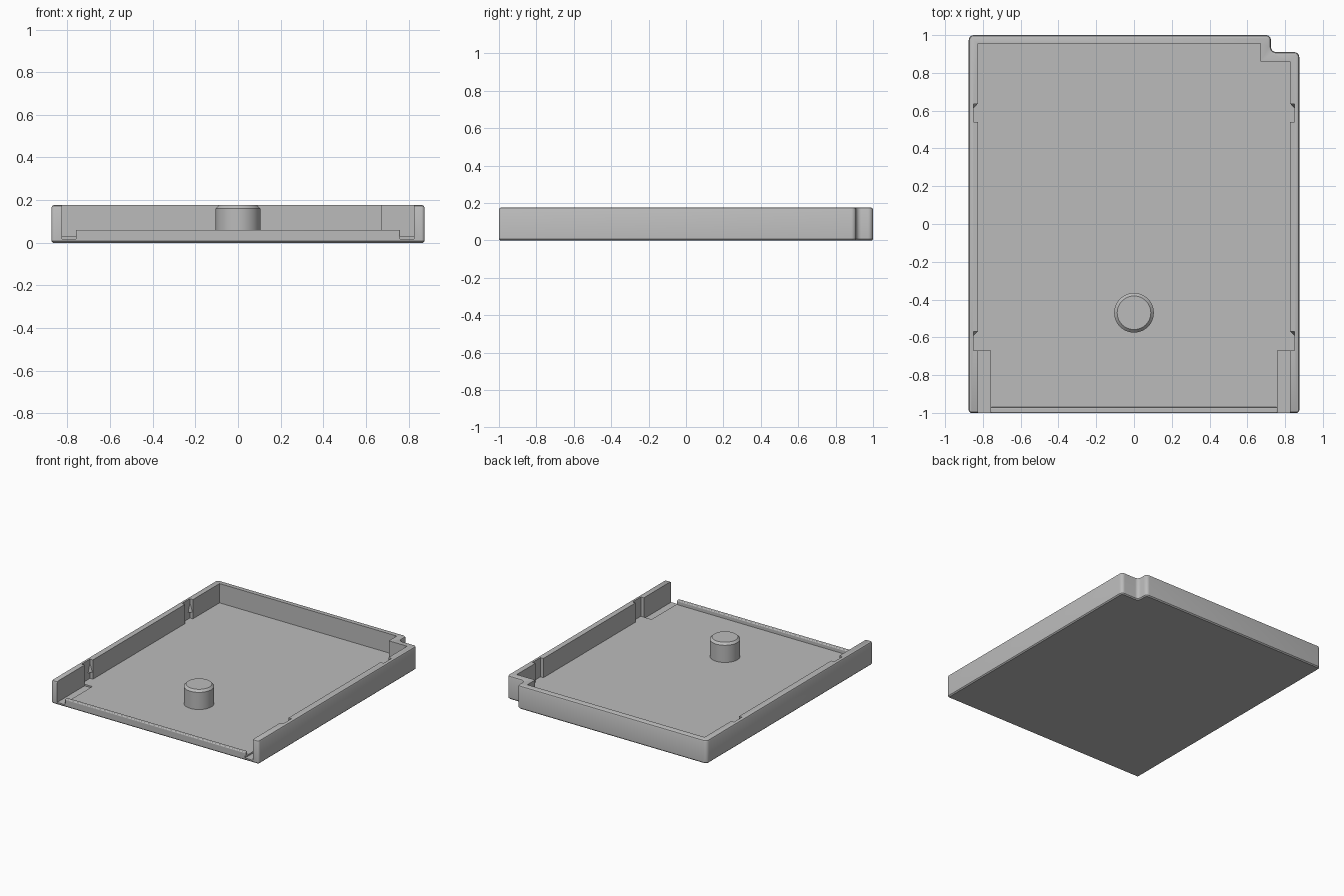
import bpy, bmesh, math
from mathutils import Vector

if "Cube" in bpy.data.objects:
    bpy.data.objects.remove(bpy.data.objects["Cube"], do_unlink=True)

HEIGHT, FLOOR = 0.177, 0.03
HALF_X, INNER_X = 0.875, 0.825

grey = bpy.data.materials.new("plain grey")
grey.use_nodes = True
grey.diffuse_color = (0.5, 0.5, 0.5, 1)
grey.node_tree.nodes["Principled BSDF"].inputs["Base Color"].default_value = (0.5, 0.5, 0.5, 1)


def finish(name, bm):
    bmesh.ops.recalc_face_normals(bm, faces=bm.faces)
    mesh = bpy.data.meshes.new(name)
    bm.to_mesh(mesh)
    bm.free()
    obj = bpy.data.objects.new(name, mesh)
    obj.data.materials.append(grey)
    bpy.context.collection.objects.link(obj)
    return obj


def activate(obj):
    bpy.ops.object.select_all(action='DESELECT')
    obj.select_set(True)
    bpy.context.view_layer.objects.active = obj


def loft(name, rings):
    """Skin a stack of (z, outline) rings and cap both ends."""
    bm = bmesh.new()
    loops = [[bm.verts.new((x, y, z)) for x, y in pts] for z, pts in rings]
    n = len(loops[0])
    for low, high in zip(loops, loops[1:]):
        for i in range(n):
            j = (i + 1) % n
            bm.faces.new((low[i], low[j], high[j], high[i]))
    bm.faces.new(loops[0][::-1])
    bm.faces.new(loops[-1])
    return finish(name, bm)


def box(name, x0, x1, y0, y1, z0, z1):
    pts = [(x0, y0), (x1, y0), (x1, y1), (x0, y1)]
    return loft(name, [(z0, pts), (z1, pts)])


def circle(radius, cy, n=48):
    return [(radius * math.cos(i * math.tau / n), cy + radius * math.sin(i * math.tau / n))
            for i in range(n)]


def rounded_outline(inset):
    """Outer footprint with filleted corners, shrunk by inset."""
    corners = [Vector(c) for c in ((-HALF_X, -1), (HALF_X, -1), (HALF_X, 0.91),
                                   (0.725, 0.91), (0.725, 1), (-HALF_X, 1))]
    pts = []
    for i, c in enumerate(corners):
        a = (c - corners[i - 1]).normalized()
        b = (corners[(i + 1) % len(corners)] - c).normalized()
        r = 0.015 if c.y < 0 else 0.027
        centre = c + r * (b - a)
        radius = r - inset if a.cross(b) > 0 else r + inset
        for k in range(7):
            t = math.pi / 2 * k / 6
            pts.append(tuple(centre + radius * (a * math.sin(t) - b * math.cos(t))))
    return pts


def cut(target, cutter):
    cutter.hide_render = True
    mod = target.modifiers.new("cut", 'BOOLEAN')
    mod.operation, mod.solver, mod.object = 'DIFFERENCE', 'EXACT', cutter
    activate(target)
    bpy.ops.object.modifier_apply(modifier=mod.name)
    bpy.data.objects.remove(cutter, do_unlink=True)


# Tray body with softened bottom and top rim
tray = loft("tray", [(z, rounded_outline(i)) for z, i in (
    (0, 0.008), (0.008, 0), (HEIGHT - 0.012, 0), (HEIGHT - 0.004, 0.004), (HEIGHT, 0.012))])

# Main cavity, open at the front and stepped around the notched corner
cavity = [(-INNER_X, -1.1), (INNER_X, -1.1), (INNER_X, 0.86),
          (0.67, 0.86), (0.67, 0.955), (-INNER_X, 0.955)]
cut(tray, loft("cavity_cutter", [(FLOOR, cavity), (0.3, cavity)]))

for side in (-1, 1):
    # Shallow slots in the floor beside the front lip
    xs = sorted((side * 0.76, side * INNER_X))
    cut(tray, box("slot_cutter", *xs, -1.1, -0.67, 0.018, 0.2))
    # Clip pockets in the side walls, each with a small corner wedge
    for y0, y1 in ((0.54, 0.635), (-0.67, -0.57)):
        xs = sorted((side * 0.8, side * 0.85))
        cut(tray, box("pocket_cutter", *xs, y0, y1, FLOOR, 0.3))
        bm = bmesh.new()
        for x, y, z in ((0.853, y1 + 0.003, 0.08), (0.826, y1 + 0.003, 0.08),
                        (0.853, y1 - 0.025, 0.08), (0.853, y1 + 0.003, 0.165)):
            bm.verts.new((side * x, y, z))
        bmesh.ops.convex_hull(bm, input=bm.verts)
        finish("clip_wedge", bm)

# Low lip across the open front
lip = box("front_lip", -0.76, 0.76, -1, -0.97, 0.01, 0.06)
bev = lip.modifiers.new("soft edge", 'BEVEL')
bev.width, bev.segments = 0.006, 3

# Round post with chamfered top
post = loft("post", [(0.02, circle(0.105, -0.47)), (HEIGHT - 0.016, circle(0.105, -0.47)),
                     (HEIGHT, circle(0.089, -0.47))])

for obj in (tray, lip, post):
    activate(obj)
    bpy.ops.object.shade_smooth_by_angle(angle=math.radians(30))
